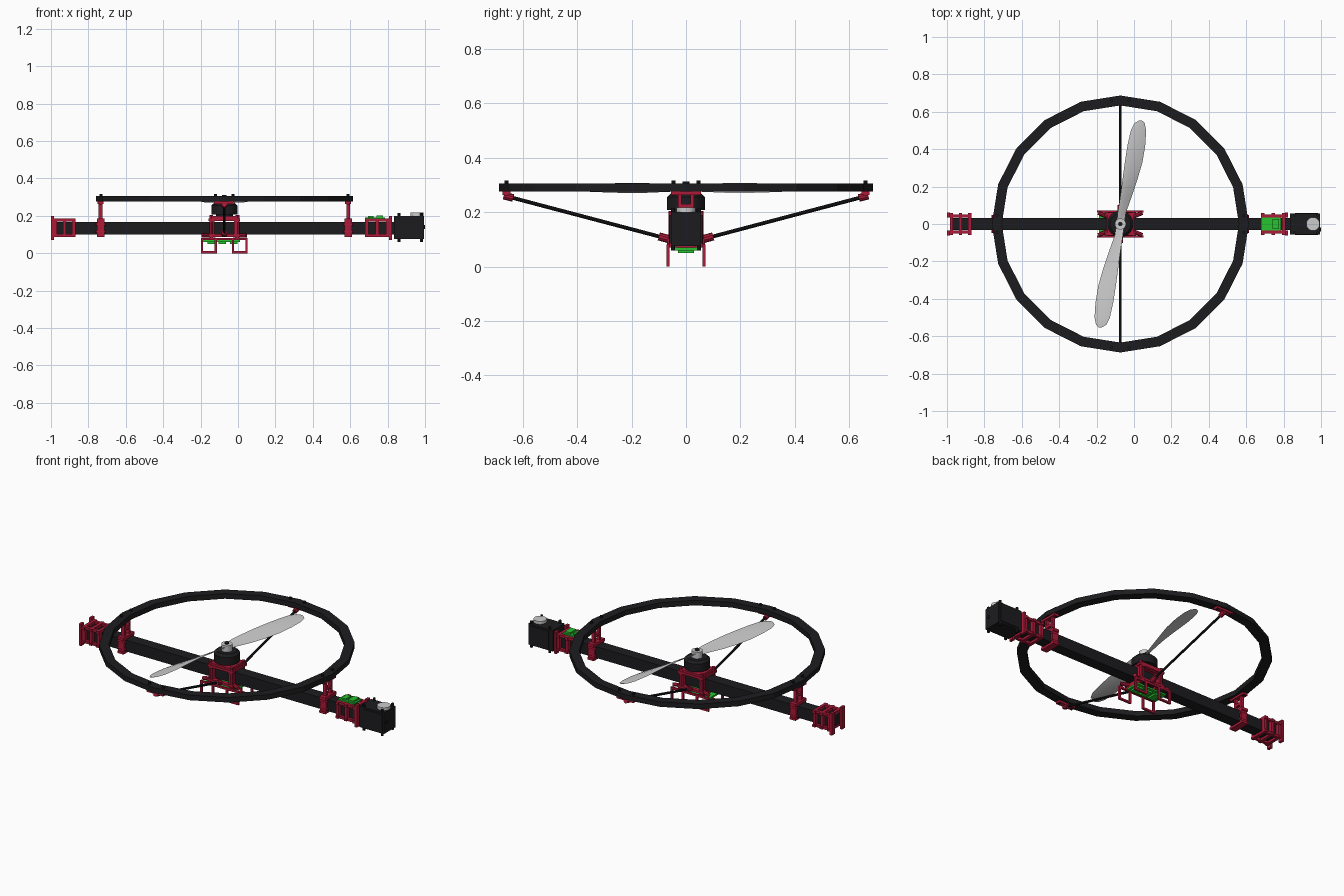
import bpy, bmesh, math
from mathutils import Vector, Matrix

if "Cube" in bpy.data.objects:
    bpy.data.objects.remove(bpy.data.objects["Cube"])

CX = -0.073   # rotor axis
COLORS = {"black": (0.012, 0.012, 0.014, 1), "red": (0.42, 0.01, 0.04, 1),
          "green": (0.02, 0.55, 0.03, 1), "silver": (0.55, 0.55, 0.55, 1)}
MATS = {}
for n, c in COLORS.items():
    MATS[n] = bpy.data.materials.new(n)
    MATS[n].diffuse_color = c


def box(bm, x0, x1, y0, y1, z0, z1):
    m = Matrix.Translation(((x0 + x1) / 2, (y0 + y1) / 2, (z0 + z1) / 2))
    bmesh.ops.create_cube(bm, size=1, matrix=m @ Matrix.Diagonal((x1 - x0, y1 - y0, z1 - z0, 1)))


def rod(bm, a, b, r, n=12, r2=None):
    a, b = Vector(a), Vector(b)
    d = b - a
    m = Matrix.Translation((a + b) / 2) @ d.to_track_quat('Z', 'Y').to_matrix().to_4x4()
    bmesh.ops.create_cone(bm, cap_ends=True, segments=n, radius1=r, radius2=r if r2 is None else r2,
                          depth=d.length, matrix=m)


def collar(bm, x0, x1, w=0.05, z0=0.088, z1=0.185):
    # square frame around the boom
    box(bm, x0, x1, -w, w, 0.168, z1)
    box(bm, x0, x1, -w, w, z0, 0.101)
    for s in (-1, 1):
        box(bm, x0, x1, *sorted((s * 0.033, s * (w - 0.006))), z0, z1)


def part(name, color, bm, smooth=False):
    bmesh.ops.recalc_face_normals(bm, faces=bm.faces)
    me = bpy.data.meshes.new(name)
    bm.to_mesh(me)
    bm.free()
    ob = bpy.data.objects.new(name, me)
    bpy.context.collection.objects.link(ob)
    me.materials.append(MATS[color])
    if smooth:
        bpy.context.view_layer.objects.active = ob
        ob.select_set(True)
        bpy.ops.object.shade_smooth_by_angle(angle=math.radians(35))
        ob.select_set(False)
    return ob


# Boom
bm = bmesh.new()
box(bm, -0.985, 0.84, -0.033, 0.033, 0.101, 0.168)
part("boom", "black", bm)

# Twenty-sided guard ring with square section
bm = bmesh.new()
loops = []
for i in range(20):
    a = math.tau * i / 20
    loops.append([bm.verts.new((CX + r * math.cos(a), r * math.sin(a), z))
                  for r, z in ((0.634, 0.276), (0.687, 0.276), (0.687, 0.306), (0.634, 0.306))])
for i in range(20):
    p, q = loops[i], loops[(i + 1) % 20]
    for j in range(4):
        bm.faces.new((p[j], p[(j + 1) % 4], q[(j + 1) % 4], q[j]))
part("guard_ring", "black", bm)

# Ring bolts, a pair at each of the four supports
bm = bmesh.new()
for k in range(4):
    rot = Matrix.Rotation(k * math.pi / 2, 3, 'Z')
    for t in (-0.046, 0.046):
        p = rot @ Vector((0.66, t, 0)) + Vector((CX, 0, 0))
        rod(bm, p + Vector((0, 0, 0.262)), p + Vector((0, 0, 0.317)), 0.008, 8)
part("ring_bolts", "black", bm)

# Ring posts on the boom
for name, x in (("left_ring_post", CX - 0.662), ("right_ring_post", CX + 0.662)):
    bm = bmesh.new()
    collar(bm, x - 0.02, x + 0.02, 0.052)
    for s in (-1, 1):
        box(bm, x - 0.01, x + 0.01, *sorted((s * 0.016, s * 0.03)), 0.18, 0.27)
        for z in (0.115, 0.155):
            rod(bm, (x - 0.026, s * 0.04, z), (x + 0.026, s * 0.04, z), 0.007, 8)
    box(bm, x - 0.01, x + 0.01, -0.03, 0.03, 0.215, 0.23)
    box(bm, x - 0.016, x + 0.016, -0.055, 0.055, 0.264, 0.276)
    part(name, "red", bm)

# Diagonal struts and their sockets
bm, ends = bmesh.new(), bmesh.new()
for s in (-1, 1):
    rod(bm, (CX, s * 0.07, 0.103), (CX, s * 0.665, 0.26), 0.007, 10)
    rod(ends, (CX, s * 0.06, 0.1), (CX, s * 0.1, 0.111), 0.015, 10)
    rod(ends, (CX, s * 0.635, 0.252), (CX, s * 0.67, 0.261), 0.014, 10)
    box(ends, CX - 0.055, CX + 0.055, *sorted((s * 0.645, s * 0.675)), 0.264, 0.276)
part("struts", "black", bm)
part("strut_sockets", "red", ends)

# Central clamp, motor plate and stand-offs
bm = bmesh.new()
for x in (CX - 0.075, CX + 0.052):
    collar(bm, x, x + 0.023, 0.065)
for z in (0.173, 0.088):
    for s in (-1, 1):
        box(bm, CX - 0.085, CX + 0.085, *sorted((s * 0.04, s * 0.065)), z, z + 0.014)
box(bm, CX - 0.07, CX + 0.07, -0.062, 0.062, 0.186, 0.198)
for sx in (-1, 1):
    for sy in (-1, 1):
        rod(bm, (CX + sx * 0.07, sy * 0.055, 0.08), (CX + sx * 0.07, sy * 0.055, 0.205), 0.01, 8)
        rod(bm, (CX + sx * 0.05, sy * 0.03, 0.094), (CX + sx * 0.118, sy * 0.06, 0.094), 0.011, 8)
part("center_clamp", "red", bm)

# Landing skids: rails with a wire loop at each end, both sides
bm = bmesh.new()
for sy in (-1, 1):
    y = sorted((sy * 0.061, sy * 0.072))
    box(bm, CX - 0.125, CX + 0.125, *y, 0.07, 0.082)
    for sx in (-1, 1):
        for u in (0.119, 0.046):
            c = CX + sx * u
            box(bm, c - 0.006, c + 0.006, *y, 0, 0.076)
        box(bm, *sorted((CX + sx * 0.04, CX + sx * 0.125)), *y, 0, 0.011)
for sx in (-1, 1):
    box(bm, CX + sx * 0.07 - 0.008, CX + sx * 0.07 + 0.008, -0.07, 0.07, 0.07, 0.09)
part("landing_skids", "red", bm)

# Circuit boards
bm = bmesh.new()
box(bm, CX - 0.115, CX + 0.085, -0.045, 0.045, 0.06, 0.07)
for x in (-0.07, -0.01, 0.05):
    box(bm, CX + x - 0.02, CX + x + 0.02, -0.03, 0.03, 0.05, 0.06)
part("lower_circuit_board", "green", bm)
bm = bmesh.new()
box(bm, 0.68, 0.785, -0.034, 0.034, 0.184, 0.192)
box(bm, 0.695, 0.725, -0.025, 0.025, 0.192, 0.2)
box(bm, 0.74, 0.775, -0.028, 0.028, 0.192, 0.202)
part("boom_circuit_board", "green", bm)

# End clamps: collars joined by rails
for name, x0, x1 in (("left_end_clamp", -0.985, -0.87), ("right_end_clamp", 0.68, 0.81)):
    bm = bmesh.new()
    for t in (0, 0.5, 1):
        x = x0 + t * (x1 - x0 - 0.018)
        collar(bm, x, x + 0.018, 0.06)
    for s in (-1, 1):
        for z in (0.088, 0.17):
            box(bm, x0, x1, *sorted((s * 0.036, s * 0.052)), z, z + 0.015)
        xe = -1.0 if x0 < 0 else 0.808
        box(bm, xe, xe + 0.015, *sorted((s * 0.034, s * 0.062)), 0.07, 0.2)
    part(name, "red", bm)

# Tail servo with round output horn
bm = bmesh.new()
box(bm, 0.835, 0.995, -0.055, 0.055, 0.075, 0.2)
box(bm, 0.86, 0.985, -0.06, 0.06, 0.085, 0.19)
for x in (0.86, 0.98):
    for y in (-0.048, 0.048):
        rod(bm, (x, y, 0.06), (x, y, 0.215), 0.008, 8)
rod(bm, (0.99, -0.03, 0.14), (1.0, -0.03, 0.14), 0.01, 8)
part("tail_servo", "black", bm)
bm = bmesh.new()
rod(bm, (0.957, 0, 0.2), (0.957, 0, 0.217), 0.036, 24)
part("servo_horn", "silver", bm, True)

# Rotor motor
bm = bmesh.new()
rod(bm, (CX, 0, 0.208), (CX, 0, 0.255), 0.07, 32)
rod(bm, (CX, 0, 0.255), (CX, 0, 0.268), 0.07, 32, 0.056)
rod(bm, (CX, 0, 0.198), (CX, 0, 0.208), 0.045, 32)
part("rotor_motor", "black", bm, True)

# Propeller: two twisted lens-section blades and a hub
# station: distance out, left edge, right edge, rise of left edge
STATIONS = ((0.0, -0.02, 0.02, 0.006), (0.06, -0.014, 0.03, 0.014), (0.15, 0.0, 0.062, 0.018),
            (0.24, 0.012, 0.092, 0.018), (0.33, 0.024, 0.118, 0.015), (0.42, 0.038, 0.133, 0.011),
            (0.5, 0.056, 0.138, 0.008), (0.54, 0.076, 0.13, 0.005), (0.553, 0.1, 0.116, 0.003))
for name, ang in (("propeller_blade_a", 0), ("propeller_blade_b", math.pi)):
    bm = bmesh.new()
    secs = []
    for y, l, r, h in STATIONS:
        m, t = l + 0.4 * (r - l), 0.06 * (r - l) + 0.001
        secs.append([bm.verts.new((x, y, 0.289 + z)) for x, z in
                     ((l, h), (m, 0.2 * h + t), (r, -h), (m, 0.2 * h - t))])
    for p, q in zip(secs, secs[1:]):
        for j in range(4):
            bm.faces.new((p[j], p[(j + 1) % 4], q[(j + 1) % 4], q[j]))
    bm.faces.new(secs[0])
    bm.faces.new(secs[-1])
    bm.transform(Matrix.Translation((CX, 0, 0)) @ Matrix.Rotation(ang, 4, 'Z'))
    part(name, "silver", bm, True)
bm = bmesh.new()
rod(bm, (CX, 0, 0.268), (CX, 0, 0.306), 0.03, 24)
part("propeller_hub", "silver", bm, True)
bm = bmesh.new()
rod(bm, (CX, 0, 0.3), (CX, 0, 0.312), 0.012, 12)
part("propeller_shaft", "black", bm, True)

for m in bpy.data.materials:
    if m.users and not m.is_grease_pencil:
        m.use_nodes = True
        m.node_tree.nodes["Principled BSDF"].inputs["Base Color"].default_value = m.diffuse_color
